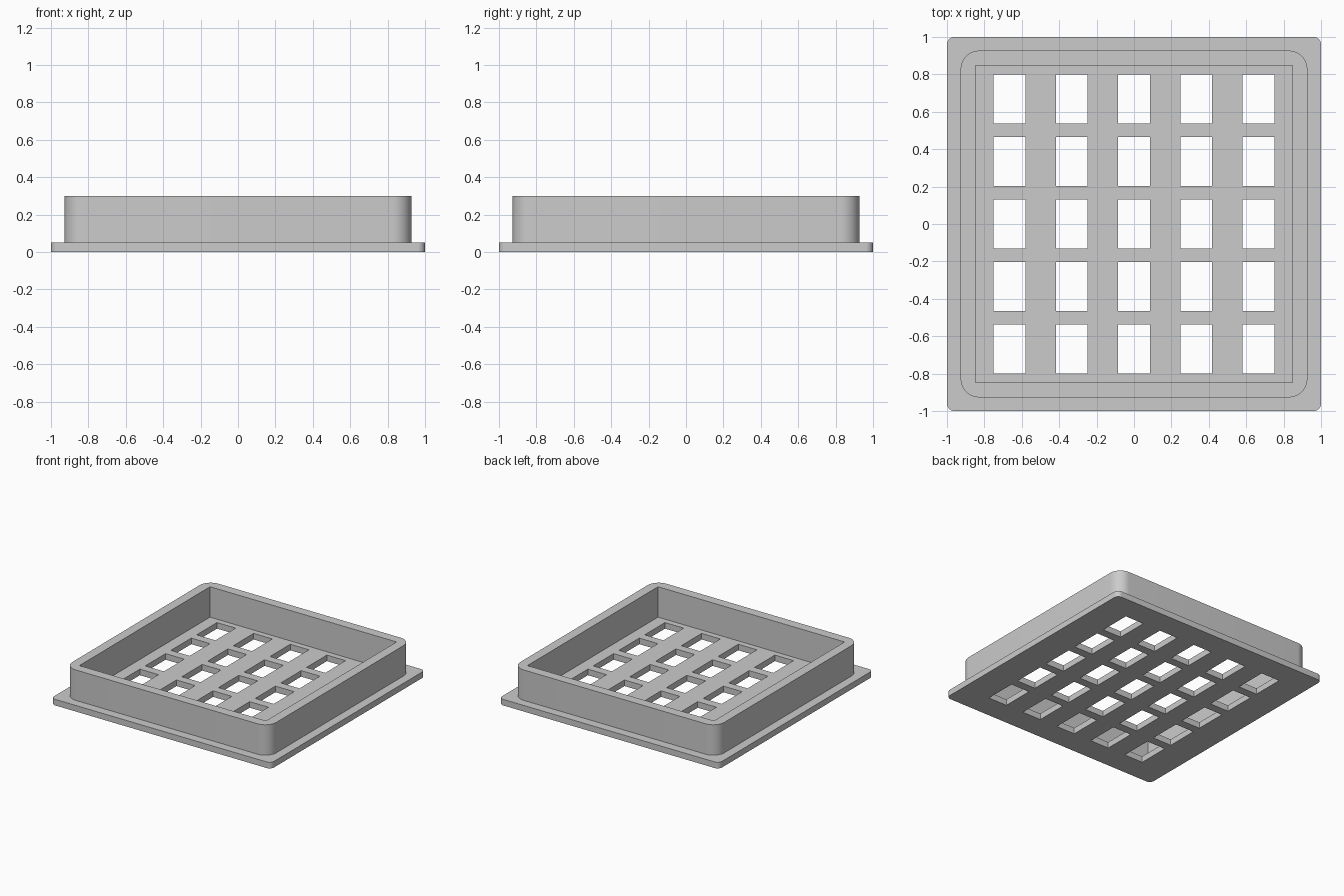
import bpy
from math import pi, sin, cos, radians

cube = bpy.data.objects.get("Cube")
if cube:
    bpy.data.objects.remove(cube, do_unlink=True)

grey = bpy.data.materials.new("light grey")
grey.use_nodes = True
colour = (0.6, 0.6, 0.6, 1)
grey.diffuse_color = colour
grey.node_tree.nodes["Principled BSDF"].inputs["Base Color"].default_value = colour


def rectangle(hx, hy, cx=0, cy=0):
    return [(cx + sx * hx, cy + sy * hy)
            for sx, sy in ((1, 1), (-1, 1), (-1, -1), (1, -1))]


def rounded_square(half, radius, steps=12):
    points = []
    for corner, (cx, cy) in enumerate(rectangle(half - radius, half - radius)):
        for i in range(steps + 1):
            a = (corner + i / steps) * pi / 2
            points.append((cx + radius * cos(a), cy + radius * sin(a)))
    return points


def extruded_outline(name, loops, bottom, top):
    """Solid from an outer loop with inner loops left open as holes."""
    curve = bpy.data.curves.new(name, "CURVE")
    curve.dimensions = "2D"
    curve.fill_mode = "BOTH"
    curve.extrude = (top - bottom) / 2
    for loop in loops:
        spline = curve.splines.new("POLY")
        spline.points.add(len(loop) - 1)
        for point, (x, y) in zip(spline.points, loop):
            point.co = (x, y, 0, 1)
        spline.use_cyclic_u = True
    obj = bpy.data.objects.new(name, curve)
    bpy.context.collection.objects.link(obj)
    obj.location.z = (top + bottom) / 2
    bpy.ops.object.select_all(action="DESELECT")
    obj.select_set(True)
    bpy.context.view_layer.objects.active = obj
    bpy.ops.object.convert(target="MESH")
    obj = bpy.context.object
    obj.name = name
    obj.data.materials.clear()
    obj.data.materials.append(grey)
    # Weld the caps to the sides
    bpy.ops.object.mode_set(mode="EDIT")
    bpy.ops.mesh.select_all(action="SELECT")
    bpy.ops.mesh.remove_doubles(threshold=0.0001)
    bpy.ops.mesh.normals_make_consistent(inside=False)
    bpy.ops.object.mode_set(mode="OBJECT")
    bpy.ops.object.shade_smooth_by_angle(angle=radians(30))
    return obj


# Base plate with a five by five grid of openings
pitch = 0.333
openings = [rectangle(0.085, 0.132, i * pitch, j * pitch * 1.003)
            for i in range(-2, 3) for j in range(-2, 3)]
extruded_outline("base_plate", [rounded_square(1, 0.04)] + openings, 0, 0.05)

# Raised wall, rounded outside and square inside
extruded_outline("raised_wall",
                 [rounded_square(0.927, 0.1), rectangle(0.848, 0.848)], 0.05, 0.3)
